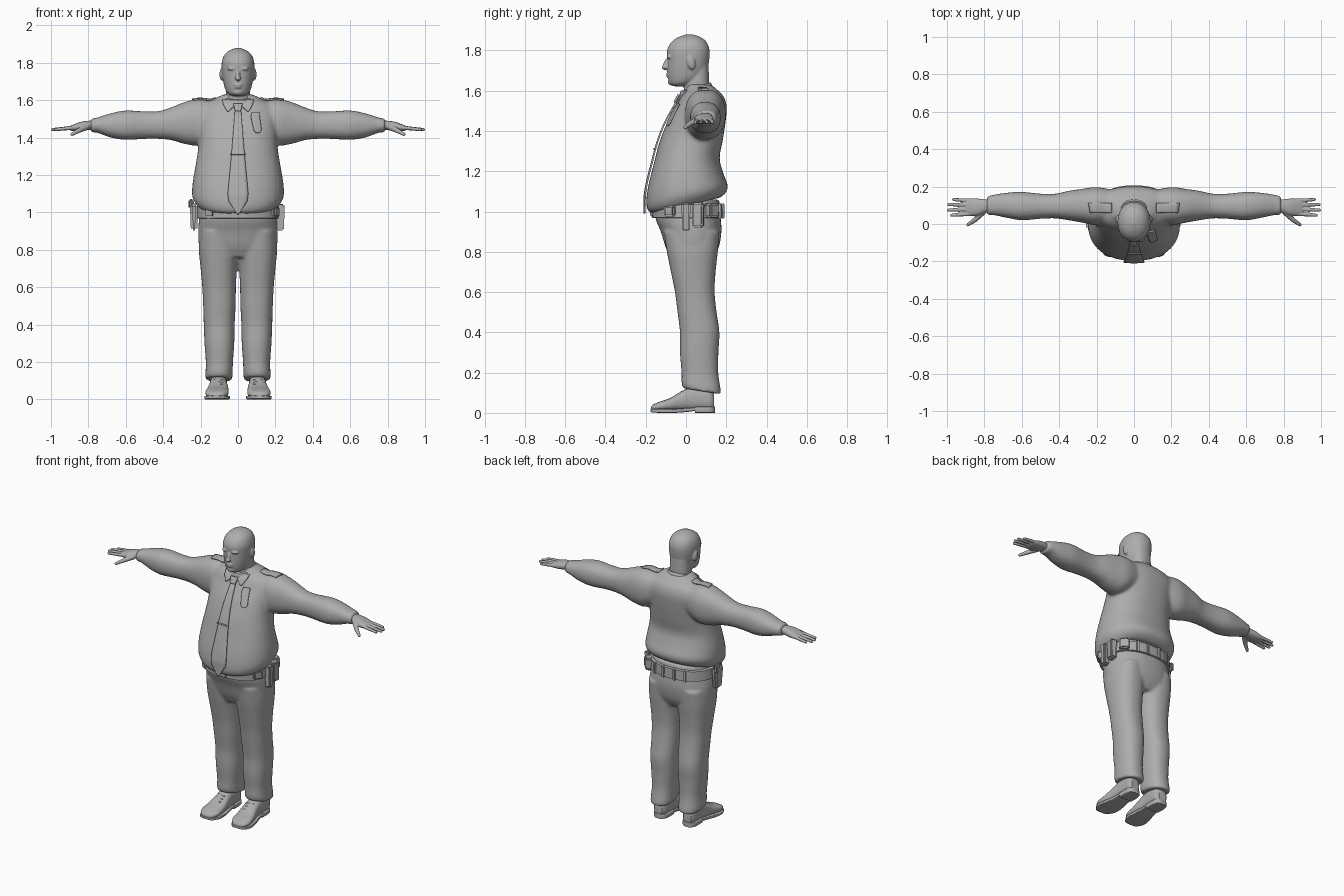
import bpy, bmesh, math
from mathutils import Vector, Matrix
from mathutils.bvhtree import BVHTree

grey = bpy.data.materials.new("plain_grey")
grey.diffuse_color = (0.42, 0.42, 0.42, 1)


def resample(rows, n=4):
    """Catmull-Rom interpolation between the cross-section rows."""
    rows = [tuple(r) + (0,) * (6 - len(r)) for r in rows]
    out = []
    for i in range(len(rows) - 1):
        a, b, c, d = rows[max(i - 1, 0)], rows[i], rows[i + 1], rows[min(i + 2, len(rows) - 1)]
        for j in range(n):
            t = j / n
            out.append([0.5 * (2 * q + (r - p) * t + (2 * p - 5 * q + 4 * r - s) * t * t
                               + (3 * q - p - 3 * r + s) * t ** 3) for p, q, r, s in zip(a, b, c, d)])
    return out + [list(rows[-1])]


def loft(bm, rows, axis="z", side=1, p=2.3, sides=40, n=4):
    """Closed loft; row = (position, u0, u1, v0, v1, tilt)."""
    rings = []
    for t, u0, u1, v0, v1, k in resample(rows, n):
        ring = []
        for i in range(sides):
            a = math.tau * i / sides
            c, s = math.cos(a), math.sin(a)
            u = (u0 + u1) / 2 + (u1 - u0) / 2 * math.copysign(abs(c) ** (2 / p), c)
            v = (v0 + v1) / 2 + (v1 - v0) / 2 * math.copysign(abs(s) ** (2 / p), s)
            x, y, z = {"z": (u, v, t + k * v), "x": (t, u, v), "y": (u, t, v)}[axis]
            ring.append(bm.verts.new((x * side, y, z)))
        rings.append(ring)
    for a, b in zip(rings, rings[1:]):
        for i in range(sides):
            j = (i + 1) % sides
            bm.faces.new((a[i], a[j], b[j], b[i]))
    bm.faces.new(rings[0])
    bm.faces.new(rings[-1])


def ball(bm, loc, size, rot=0):
    m = Matrix.Translation(loc) @ Matrix.Rotation(rot, 4, "X") @ Matrix.Diagonal((*size, 1))
    bmesh.ops.create_uvsphere(bm, u_segments=20, v_segments=12, radius=1, matrix=m)


def tube(bm, a, b, r0, r1):
    """Tapered rod with rounded ends."""
    a, b = Vector(a), Vector(b)
    m = Matrix.Translation((a + b) / 2) @ (b - a).to_track_quat("Z", "Y").to_matrix().to_4x4()
    bmesh.ops.create_cone(bm, cap_ends=True, segments=14, radius1=r0, radius2=r1,
                          depth=(b - a).length, matrix=m)
    ball(bm, a, (r0,) * 3)
    ball(bm, b, (r1,) * 3)


def finish(name, bm, voxel=0, smooth=4, angle=40):
    bmesh.ops.recalc_face_normals(bm, faces=bm.faces)
    me = bpy.data.meshes.new(name)
    bm.to_mesh(me)
    bm.free()
    me.materials.append(grey)
    ob = bpy.data.objects.new(name, me)
    bpy.context.collection.objects.link(ob)
    if voxel:  # fuse overlapping volumes into one skin
        r = ob.modifiers.new("fuse", "REMESH")
        r.mode, r.voxel_size, r.use_smooth_shade = "VOXEL", voxel, True
        s = ob.modifiers.new("soften", "SMOOTH")
        s.factor, s.iterations = 0.5, smooth
    else:
        bpy.ops.object.select_all(action="DESELECT")
        ob.select_set(True)
        bpy.context.view_layer.objects.active = ob
        bpy.ops.object.shade_smooth_by_angle(angle=math.radians(angle))
    return ob


def box(name, loc, size, rot=0, bevel=0.008, taper=1):
    bm = bmesh.new()
    bmesh.ops.create_cube(bm, size=1)
    for v in bm.verts:
        f = taper if v.co.z < 0 else 1
        v.co = Vector((v.co.x * size[0] * f, v.co.y * size[1] * f, v.co.z * size[2]))
    bmesh.ops.bevel(bm, geom=bm.edges[:], offset=bevel, segments=2, affect="EDGES")
    bm.transform(Matrix.Translation(loc) @ Matrix.Rotation(rot, 4, "Z"))
    return finish(name, bm)


# shirt: torso and both sleeves
bm = bmesh.new()
torso = [(1.03, .205, -.17, .17, .23), (1.05, .226, -.19, .2, .23), (1.09, .245, -.197, .207, .2),
         (1.16, .242, -.186, .187, .14), (1.25, .227, -.16, .167, .08), (1.35, .212, -.13, .182, 0),
         (1.45, .21, -.09, .197, 0), (1.52, .212, -.05, .202, 0), (1.57, .19, -.025, .188, 0),
         (1.605, .13, 0, .155, 0), (1.63, .08, 0, .125, 0)]
loft(bm, [(z, -r, r, a, b, k) for z, r, a, b, k in torso], sides=56)
sleeve = [(.1, .02, .18, 1.42, 1.59), (.2, -.005, .197, 1.36, 1.607), (.28, .008, .187, 1.365, 1.592),
          (.35, .02, .177, 1.385, 1.565), (.42, .03, .162, 1.393, 1.542), (.5, .028, .162, 1.393, 1.54),
          (.6, .02, .172, 1.388, 1.545), (.68, .033, .167, 1.4, 1.53), (.75, .047, .157, 1.425, 1.508),
          (.788, .047, .147, 1.428, 1.502)]
for s in (1, -1):
    loft(bm, sleeve, "x", s)
shirt = finish("shirt", bm, .01, 6)
bpy.context.view_layer.update()
skin = BVHTree.FromObject(shirt, bpy.context.evaluated_depsgraph_get())


def plate(name, rows, top=False, side=1, gap=.004, thick=.008, low=0, n=6):
    """Thin strip laid on the shirt; row = (position, u0, u1)."""
    bm = bmesh.new()
    grid = []
    for (t0, a0, b0), (t1, a1, b1) in zip(rows, rows[1:]):
        for j in range(n + (t1 == rows[-1][0])):
            f = j / n
            t, a, b = t0 + (t1 - t0) * f, a0 + (a1 - a0) * f, b0 + (b1 - b0) * f
            line = []
            for i in range(7):
                u = (a + (b - a) * i / 6) * side
                o, d = ((u, t, 3), (0, 0, -1)) if top else ((u, -2, max(t, low)), (0, 1, 0))
                hit = skin.ray_cast(Vector(o), Vector(d))[0]
                hit = hit if hit else Vector((u, 0, t))
                line.append(bm.verts.new((u, t, hit.z + gap) if top else (u, hit.y - gap, t)))
            grid.append(line)
    for p, q in zip(grid, grid[1:]):
        for i in range(6):
            bm.faces.new((p[i], p[i + 1], q[i + 1], q[i]))
    ob = finish(name, bm)
    m = ob.modifiers.new("thickness", "SOLIDIFY")
    m.thickness, m.offset = thick, 0


# tie, badge, clip, pocket flap and shoulder straps
plate("tie", [(1.55, -.016, .016), (1.3, -.036, .036), (1.1, -.055, .055), (1.06, -.05, .05),
              (.99, -.004, .004)], gap=.012, low=1.08)
plate("tie_knot", [(1.578, -.024, .024), (1.54, -.015, .015)], gap=.014, thick=.018)
plate("tie_clip", [(1.315, -.04, .04), (1.308, -.04, .04)], gap=.018, thick=.006, n=1)
plate("badge", [(1.535, .075, .115), (1.515, .068, .115), (1.44, .085, .125), (1.425, .095, .115)], gap=.006)
for s in (1, -1):
    plate("shoulder_strap", [(.06, .12, .235), (.112, .12, .245)], top=True, side=s)
    plate("collar_flap", [(1.602, .03, .085), (1.575, .014, .078), (1.54, .05, .058)], side=s, gap=.009)

# collar band
bm = bmesh.new()
loft(bm, [(1.562, -.092, .092, -.03, .138, .28), (1.59, -.085, .085, -.032, .13, .28),
          (1.607, -.076, .076, -.026, .122, .28)], n=3)
finish("collar", bm)

# head with neck, nose, brows, ears and lips
bm = bmesh.new()
skull = [(1.622, .03, -.064, -.01), (1.635, .054, -.08, .035), (1.66, .069, -.088, .08),
         (1.7, .079, -.092, .105), (1.75, .086, -.092, .115), (1.8, .087, -.094, .117),
         (1.84, .074, -.074, .103), (1.865, .048, -.04, .074), (1.879, .012, -.002, .035)]
loft(bm, [(z, -r, r, a, b) for z, r, a, b in skull], p=2.15)
loft(bm, [(1.55, -.07, .07, -.012, .12), (1.62, -.066, .066, -.01, .116), (1.72, -.064, .064, 0, .112)])
ball(bm, (0, -.097, 1.732), (.011, .016, .034), -.4)
ball(bm, (0, -.106, 1.716), (.017, .015, .011))
ball(bm, (0, -.088, 1.683), (.026, .012, .006))
ball(bm, (0, -.086, 1.67), (.022, .013, .006))
ball(bm, (0, -.074, 1.643), (.026, .016, .016))
for s in (1, -1):
    ball(bm, (s * .032, -.083, 1.768), (.026, .014, .008))
    ball(bm, (s * .088, .026, 1.738), (.011, .02, .034), .2)
finish("head", bm, .005, 3)

# hands
for s in (1, -1):
    bm = bmesh.new()
    loft(bm, [(.76, .068, .126, 1.442, 1.49), (.8, .058, .132, 1.44, 1.49), (.84, .044, .136, 1.434, 1.484),
              (.88, .044, .136, 1.434, 1.47), (.9, .052, .128, 1.44, 1.462)], "x", s)
    for y0, y1, tip in ((.054, .047, .975), (.078, .075, .992), (.102, .104, .99), (.124, .131, .965)):
        tube(bm, (s * .87, y0, 1.454), (s * tip, y1, 1.443), .0115, .0085)
    tube(bm, (s * .81, .062, 1.457), (s * .85, .022, 1.438), .017, .013)
    tube(bm, (s * .85, .022, 1.438), (s * .888, -.004, 1.417), .013, .009)
    finish("hand", bm, .004, 2)

# trousers
bm = bmesh.new()
hips = [(1.06, .195, -.15, .165), (.97, .207, -.152, .172), (.9, .213, -.125, .176),
        (.82, .207, -.1, .162), (.76, .17, -.07, .13)]
loft(bm, [(z, -r, r, a, b) for z, r, a, b in hips], sides=56)
leg = [(.9, .015, .205, -.11, .165), (.8, -.002, .209, -.095, .158), (.7, .006, .2, -.075, .147),
       (.6, .011, .191, -.055, .142), (.5, .013, .186, -.042, .152), (.4, .018, .183, -.03, .166),
       (.3, .02, .179, -.03, .161), (.2, .027, .172, -.022, .16), (.145, .029, .174, -.022, .172, -.16),
       (.12, .032, .172, -.014, .172, -.16)]
for s in (1, -1):
    loft(bm, leg, side=s)
finish("trousers", bm, .009, 4)

# belt and buckle
bm = bmesh.new()
loft(bm, [(.968, -.214, .214, -.165, .18), (.97, -.219, .219, -.169, .184),
          (1.034, -.217, .217, -.172, .182), (1.036, -.212, .212, -.168, .178)], sides=56, n=1)
finish("belt", bm)
box("buckle", (0, -.171, 1.0), (.07, .016, .05), bevel=.004)

# belt gear: holster on one side, pouches on the other
box("holster", (-.235, .01, .975), (.045, .085, .145), bevel=.012, taper=.75)
box("pistol_grip", (-.25, .035, 1.045), (.025, .05, .055), .2)
box("radio_pouch", (.226, 0, .972), (.045, .044, .14), bevel=.008, taper=.9)
box("torch_pouch", (.222, .06, .982), (.045, .058, .125), -.2, .008, .9)
box("side_pouch", (.182, .128, 1.005), (.05, .06, .07), .75)
box("front_pouch", (.19, -.075, 1.003), (.05, .058, .055), -.5)
box("cuff_pouch", (-.145, -.122, 1.0), (.065, .04, .065), -.55, .012)
for x in (-.11, -.04, .04, .11):
    box("belt_keeper", (x, .006 + .178 * (1 - (abs(x) / .219) ** 2.3) ** (1 / 2.3), 1.002),
        (.018, .016, .074), -x * 3, .003)

# shoes with soles, heels and laces
upper = [(-.174, .1, .128, .012, .024), (-.165, .075, .155, .01, .04), (-.13, .052, .174, .01, .056),
         (-.08, .05, .17, .01, .073), (-.03, .053, .158, .01, .103), (.02, .058, .152, .01, .128),
         (.08, .058, .15, .01, .138), (.12, .062, .148, .01, .13), (.14, .078, .134, .02, .1)]
for s in (1, -1):
    bm = bmesh.new()
    loft(bm, upper, "y", s, p=2.5)
    finish("shoe", bm)
    bm = bmesh.new()
    loft(bm, [(-.177, .098, .13, .006, .02), (-.165, .07, .16, .002, .02), (-.12, .046, .18, 0, .02),
              (-.06, .046, .172, 0, .02), (.0, .056, .156, .004, .024), (.06, .056, .152, .012, .028)],
         "y", s, p=7)
    loft(bm, [(.045, .056, .152, 0, .032), (.1, .056, .152, 0, .032), (.13, .066, .144, 0, .032),
              (.144, .085, .125, 0, .032)], "y", s, p=7)
    finish("sole", bm)
    bm = bmesh.new()
    for y, z in ((-.062, .083), (-.042, .096), (-.022, .108)):
        tube(bm, (s * .085, y, z - .004), (s * .127, y + .008, z - .002), .005, .005)
    finish("laces", bm)
